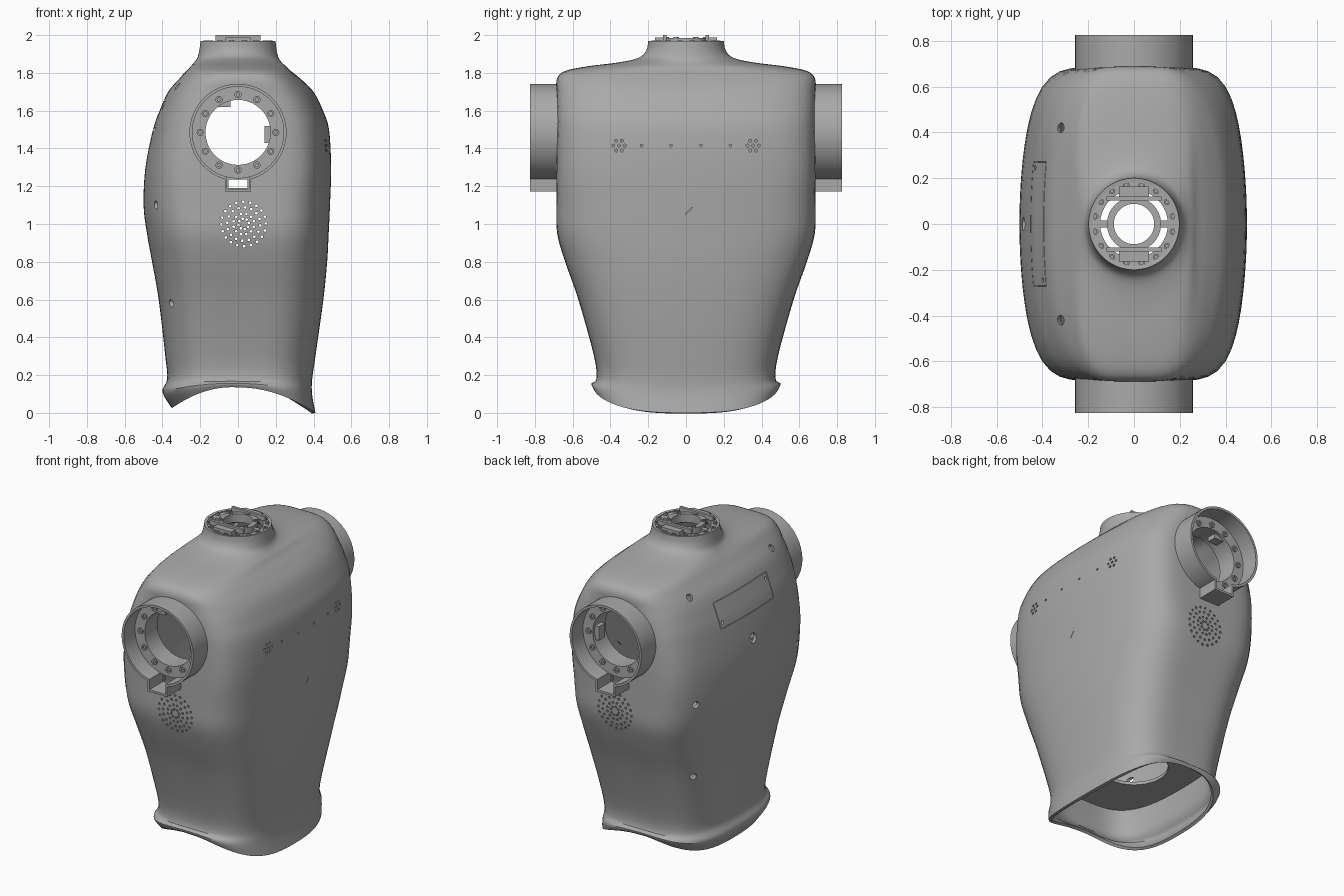
import bpy, bmesh, math
from mathutils import Matrix, Vector

cube = bpy.data.objects.get("Cube")
if cube:
    bpy.data.objects.remove(cube, do_unlink=True)


def material(name, value):
    mat = bpy.data.materials.new(name)
    mat.use_nodes = True
    mat.diffuse_color = (value, value, value, 1)
    mat.node_tree.nodes["Principled BSDF"].inputs["Base Color"].default_value = mat.diffuse_color
    return mat


GREY = material("shell grey", 0.4)
DARK = material("seam dark grey", 0.1)


def finish(name, bm, mat=GREY):
    bmesh.ops.recalc_face_normals(bm, faces=bm.faces)
    mesh = bpy.data.meshes.new(name)
    bm.to_mesh(mesh)
    bm.free()
    obj = bpy.data.objects.new(name, mesh)
    bpy.context.collection.objects.link(obj)
    mesh.materials.append(mat)
    return obj


def activate(obj):
    bpy.ops.object.select_all(action='DESELECT')
    obj.select_set(True)
    bpy.context.view_layer.objects.active = obj


def smooth(obj):
    activate(obj)
    bpy.ops.object.shade_smooth_by_angle(angle=math.radians(35))


def rod(bm, centre, radius, length, axis, segments=12):
    turn = Vector(axis).to_track_quat('Z', 'Y').to_matrix().to_4x4()
    bmesh.ops.create_cone(bm, cap_ends=True, segments=segments, radius1=radius, radius2=radius,
                          depth=length, matrix=Matrix.Translation(centre) @ turn)


def box(bm, centre, size, tilt=0):
    mat = Matrix.Translation(centre) @ Matrix.Rotation(tilt, 4, 'X') @ Matrix.Diagonal((*size, 1))
    bmesh.ops.create_cube(bm, size=1, matrix=mat)


def tube(bm, inner, outer, low, high, place, gap=0, segments=64):
    """Hollow cylinder about local z, optionally with an open gap centred on local -y."""
    count = segments + 1 if gap else segments
    loops = []
    for i in range(count):
        a = -math.pi / 2 + gap + (2 * math.pi - 2 * gap) * i / segments
        loops.append([bm.verts.new(place @ Vector((r * math.cos(a), r * math.sin(a), h)))
                      for r, h in ((inner, low), (outer, low), (outer, high), (inner, high))])
    for i in range(segments):
        p, q = loops[i], loops[(i + 1) % count]
        for j in range(4):
            k = (j + 1) % 4
            bm.faces.new((p[j], p[k], q[k], q[j]))
    if gap:
        bm.faces.new(loops[0])
        bm.faces.new(loops[-1][::-1])


def section(left, right, half_y, power, steps=96):
    """Barrel-sided rounded outline."""
    bulge = 0.17 * min(1, (power - 2) / 3)
    for i in range(steps):
        a = 2 * math.pi * i / steps
        c, s = math.cos(a), math.sin(a)
        half_x = right if c > 0 else left
        r = (abs(c / half_x) ** power + abs(s / half_y) ** power) ** (-1 / power)
        yield r * c * (1 - bulge * (r * s / half_y) ** 2), r * s


# Torso shell: height, right-hand reach, left-hand reach, half depth, squareness
RINGS = [
    (0, .35, .41, .49, 3.5), (.1, .4, .392, .5, 4), (.18, .375, .393, .475, 4),
    (.3, .385, .41, .487, 4), (.6, .42, .452, .57, 4.5), (.8, .455, .472, .64, 5),
    (.95, .482, .48, .682, 5.5), (1.1, .5, .487, .686, 6), (1.3, .49, .493, .686, 7),
    (1.5, .45, .482, .686, 6.5), (1.6, .415, .45, .686, 6), (1.7, .37, .4, .686, 5),
    (1.77, .31, .33, .683, 4.5), (1.81, .275, .28, .64, 4), (1.835, .25, .255, .52, 3),
    (1.855, .232, .232, .36, 2.3), (1.88, .215, .215, .25, 2), (1.92, .205, .205, .21, 2),
    (1.97, .198, .198, .2, 2)]


def blend(i, t):
    n = len(RINGS) - 1
    p = [RINGS[min(max(i + d, 0), n)] for d in (-1, 0, 1, 2)]
    return [b + t / 2 * (c - a + t * (2 * a - 5 * b + 4 * c - d + t * (3 * (b - c) + d - a)))
            for a, b, c, d in zip(*p)]


STEPS = 4
bm = bmesh.new()
loops = []
for step in range((len(RINGS) - 1) * STEPS + 1):
    z, left, right, depth, power = blend(step // STEPS, step % STEPS / STEPS)
    fade = max(0, 1 - z / 0.17)
    loop = []
    for x, y in section(left, right, depth, max(power, 2)):
        side = left if x < 0 else right
        rise = 0.135 * (1 - (x / side) ** 2) + 0.025 * min(1, max(0, -x / 0.35))
        loop.append(bm.verts.new((x, y, z + rise * fade)))
    loops.append(loop)
for low, high in zip(loops, loops[1:]):
    for i in range(len(low)):
        j = (i + 1) % len(low)
        bm.faces.new((low[i], low[j], high[j], high[i]))
torso = finish("torso_shell", bm)

# Openings in the shell
PORT_Z = 1.485
cut = bmesh.new()
rod(cut, (0, 0, PORT_Z), 0.2, 2, (0, 1, 0), 64)
box(cut, (0, 0, 1.212), (0.1, 2, 0.045))
for radius, count in ((0.028, 8), (0.055, 12), (0.088, 16), (0.118, 20)):
    for i in range(count):
        a = 2 * math.pi * (i + radius * 9) / count
        rod(cut, (0.03 + radius * math.cos(a), 0, 1 + radius * math.sin(a)), 0.0075, 2, (0, 1, 0), 8)
for side in (-1, 1):
    rod(cut, (-0.32, side * 0.42, 1.73), 0.022, 0.2, (-0.6, 0, 0.8), 20)
    rod(cut, (-0.45, side * 0.52, 1.1), 0.022, 0.3, (1, 0, 0), 20)
    rod(cut, (-0.42, side * 0.43, 0.58), 0.02, 0.3, (1, 0, 0), 20)
    rod(cut, (-0.45, side * 0.245, 1.575 - side * 0.045), 0.01, 0.3, (1, 0, 0))
    # access panel outline
    box(cut, (-0.45, side * 0.27, 1.575), (0.3, 0.004, 0.148))
    box(cut, (-0.45, 0, 1.575 + side * 0.077), (0.3, 0.534, 0.004))
    # sensor clusters and the dots between them
    for y in (0.08, 0.235):
        rod(cut, (0.45, side * y, 1.415), 0.007, 0.3, (1, 0, 0), 8)
    rod(cut, (0.45, side * 0.355, 1.415), 0.008, 0.3, (1, 0, 0), 8)
    for i in range(6):
        a = math.pi * i / 3
        rod(cut, (0.45, side * 0.355 + 0.03 * math.cos(a), 1.415 + 0.03 * math.sin(a)),
            0.008, 0.3, (1, 0, 0), 8)
rod(cut, (-0.45, 0, 1.35), 0.03, 0.3, (1, 0, 0), 24)
box(cut, (0.45, 0.015, 1.07), (0.3, 0.05, 0.004), math.pi / 4)
cutter = finish("shell_cutter", cut)
cutter.hide_render = True

activate(torso)
wall = torso.modifiers.new("wall", 'SOLIDIFY')
wall.thickness, wall.offset = 0.018, -1
holes = torso.modifiers.new("holes", 'BOOLEAN')
holes.object, holes.solver = cutter, 'EXACT'
for name in ("wall", "holes"):
    bpy.ops.object.modifier_apply(modifier=name)
bpy.data.objects.remove(cutter, do_unlink=True)

# Centre seam as a narrow dark strip
bm = bmesh.new()
bm.from_mesh(torso.data)
for x in (-0.002, 0.002):
    bmesh.ops.bisect_plane(bm, geom=bm.verts[:] + bm.edges[:] + bm.faces[:],
                           plane_co=(x, 0, 0), plane_no=(1, 0, 0))
for face in bm.faces:
    face.material_index = int(all(abs(v.co.x) < 0.0021 for v in face.verts))
bm.to_mesh(torso.data)
bm.free()
torso.data.materials.clear()
for mat in (GREY, DARK):
    torso.data.materials.append(mat)
smooth(torso)

# Shoulder ports at both ends
for label, side in (("front", -1), ("back", 1)):
    # local z points outward, local y stays up
    place = Matrix(((1, 0, 0, 0), (0, 0, side, 0), (0, 1, 0, PORT_Z), (0, 0, 0, 1)))
    bm = bmesh.new()
    tube(bm, 0.242, 0.257, 0.665, 0.825, place, gap=0.25)
    for x in (-0.064, 0.064):
        box(bm, (x, side * 0.75, 1.212), (0.012, 0.15, 0.08))
    box(bm, (0, side * 0.75, 1.178), (0.14, 0.15, 0.014))
    smooth(finish(label + "_port_sleeve", bm))

    bm = bmesh.new()
    tube(bm, 0.172, 0.244, 0.67, 0.71, place)
    tube(bm, 0.172, 0.186, 0.58, 0.67, place)
    box(bm, (0.16, side * 0.66, PORT_Z - 0.01), (0.04, 0.06, 0.09))
    box(bm, (-0.09, side * 0.66, PORT_Z + 0.15), (0.1, 0.06, 0.03))
    smooth(finish(label + "_port_flange", bm))

    bm = bmesh.new()
    for i in range(12):
        a = math.pi * i / 6
        spot = Matrix.Translation((0.2 * math.cos(a), 0.2 * math.sin(a), 0))
        tube(bm, 0.009, 0.019, 0.705, 0.718, place @ spot, segments=16)
    smooth(finish(label + "_port_bosses", bm))

# Neck mount
bm = bmesh.new()
here = Matrix.Identity(4)
tube(bm, 0.148, 0.192, 1.93, 1.962, here)
tube(bm, 0.088, 0.118, 1.93, 1.984, here)
for side in (-1, 1):
    box(bm, (0, side * 0.133, 1.965), (0.13, 0.06, 0.044))
    box(bm, (0, side * 0.112, 1.985), (0.24, 0.018, 0.03))
    box(bm, (side * 0.133, 0, 1.95), (0.04, 0.03, 0.03))
smooth(finish("neck_mount", bm))
bm = bmesh.new()
for radius, count, top in ((0.173, 16, 1.972), (0.103, 6, 1.99)):
    for i in range(count):
        a = 2 * math.pi * (i + 0.5) / count
        spot = Matrix.Translation((radius * math.cos(a), radius * math.sin(a), 0))
        tube(bm, 0.007, 0.014, top - 0.015, top, spot, segments=14)
smooth(finish("neck_bosses", bm))

# Inner deck with a central opening
bm = bmesh.new()
edge = [bm.verts.new((x, y, 0.37)) for x, y in section(0.375, 0.4, 0.488, 4)]
hole = [bm.verts.new((x, y, 0.37)) for x, y in section(0.2, 0.2, 0.2, 2)]
for i in range(len(edge)):
    j = (i + 1) % len(edge)
    bm.faces.new((edge[i], edge[j], hole[j], hole[i]))
deck = finish("inner_deck", bm)
deck.modifiers.new("thickness", 'SOLIDIFY').thickness = 0.02
